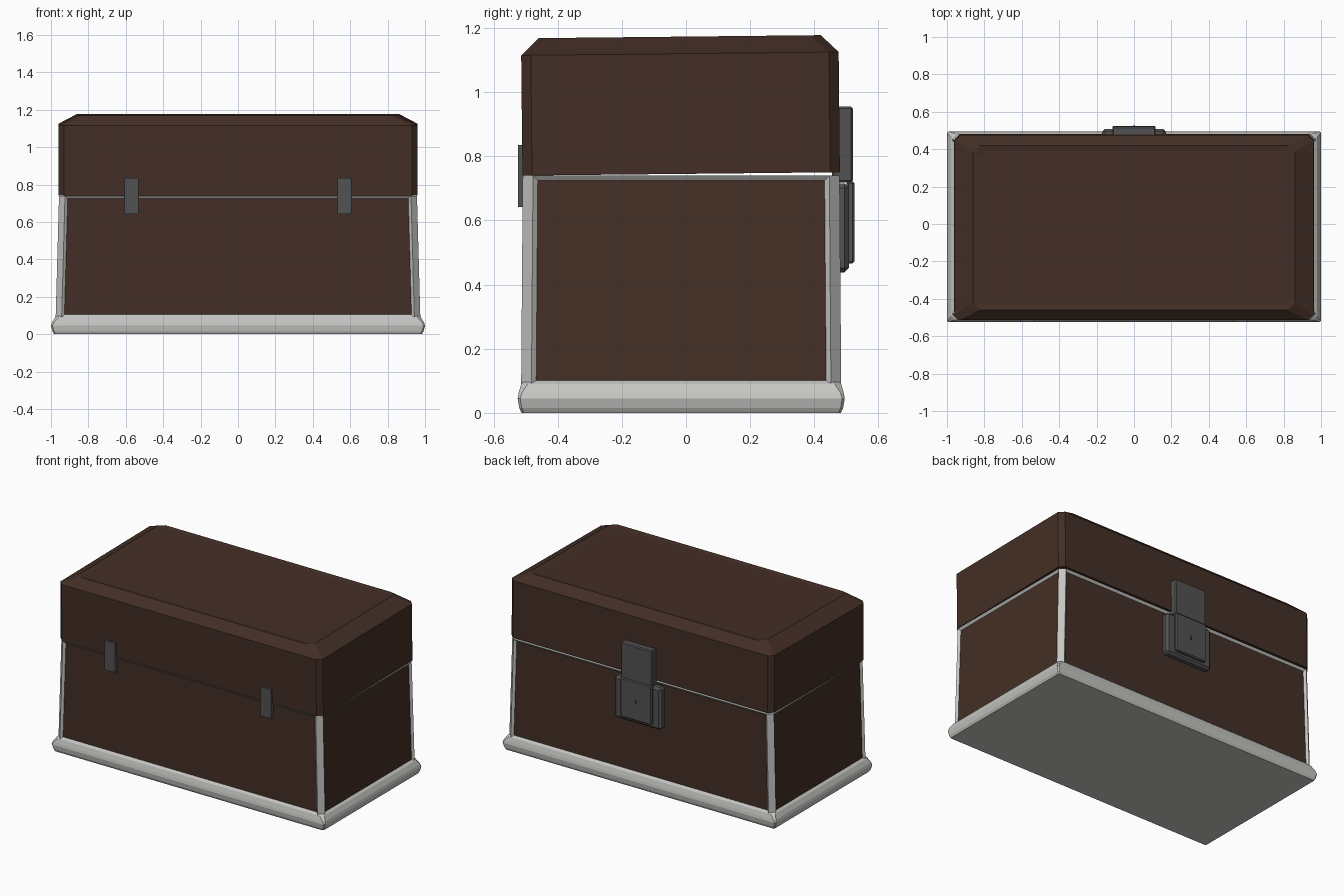
import bpy, bmesh
from mathutils import Matrix, Vector

if "Cube" in bpy.data.objects:
    bpy.data.objects.remove(bpy.data.objects["Cube"])

CY = -0.015  # the chest body sits slightly forward because of the latch


def material(name, rgb):
    m = bpy.data.materials.new(name)
    m.diffuse_color = (*rgb, 1)
    m.use_nodes = True
    m.node_tree.nodes["Principled BSDF"].inputs["Base Color"].default_value = m.diffuse_color
    return m


wood = material("dark brown wood", (0.056, 0.028, 0.019))
frame = material("light grey frame", (0.56, 0.56, 0.54))
metal = material("dark grey metal", (0.085, 0.085, 0.085))
black = material("keyhole black", (0.01, 0.01, 0.01))


def finish(bm, name, mats):
    me = bpy.data.meshes.new(name)
    bm.to_mesh(me)
    bm.free()
    for m in mats:
        me.materials.append(m)
    ob = bpy.data.objects.new(name, me)
    bpy.context.collection.objects.link(ob)
    return ob


def loft(rings):
    """Stack of chamfered rectangles (half x, half y, z, corner chamfer), capped at both ends."""
    bm = bmesh.new()
    loops = []
    for hx, hy, z, c in rings:
        pts = [(hx, hy - c), (hx - c, hy), (c - hx, hy), (-hx, hy - c),
               (-hx, c - hy), (c - hx, -hy), (hx - c, -hy), (hx, c - hy)]
        loops.append([bm.verts.new((x, y + CY, z)) for x, y in pts])
    for a, b in zip(loops, loops[1:]):
        for i in range(8):
            j = (i + 1) % 8
            bm.faces.new((a[i], a[j], b[j], b[i]))
    bm.faces.new(loops[0][::-1])
    bm.faces.new(loops[-1])
    bmesh.ops.recalc_face_normals(bm, faces=bm.faces)
    return bm


# Plinth: rounded moulding around the foot
plinth = finish(loft([(0.983, 0.498, 0, 0.008), (0.992, 0.505, 0.015, 0.008),
                      (1.0, 0.51, 0.045, 0.008), (0.995, 0.507, 0.062, 0.01),
                      (0.978, 0.499, 0.09, 0.02), (0.955, 0.485, 0.106, 0.02)]),
                "plinth", [frame])

# Box: tapered hollow frame, the four large sides recessed as wooden panels
bm = loft([(0.975, 0.499, 0.085, 0.032), (0.957, 0.494, 0.74, 0.032),
           (0.915, 0.452, 0.74, 0.02), (0.925, 0.455, 0.12, 0.02)])
bm.faces.ensure_lookup_table()
sides = [f for f in bm.faces if abs(f.normal.z) < 0.2 and f.calc_area() > 0.4
         and f.normal.dot(f.calc_center_median() - Vector((0, CY, 0.4))) > 0]
inner = [f for f in bm.faces if all(v.co.z < 0.75 for v in f.verts)
         and f.normal.dot(f.calc_center_median() - Vector((0, CY, 0.4))) < 0]
for f in inner:
    f.material_index = 1
for f in sides:
    bmesh.ops.inset_individual(bm, faces=[f], thickness=0.021, depth=-0.012)
    f.material_index = 1
box = finish(bm, "box", [frame, wood])

# Lid: hollow, bevelled top with a shallow sunken field, opened a crack
bm = loft([(0.88, 0.44, 1.10, 0.02), (0.915, 0.452, 0.74, 0.02),
           (0.96, 0.495, 0.74, 0.03), (0.96, 0.495, 1.115, 0.03),
           (0.86, 0.44, 1.168, 0.035), (0.825, 0.412, 1.163, 0.03)])
hinge = Vector((0, -0.51, 0.74))
tilt = Matrix.Translation(hinge) @ Matrix.Rotation(0.0105, 4, 'X') @ Matrix.Translation(-hinge)
bm.transform(tilt)
lid = finish(bm, "lid", [wood])


def plate(name, x, y, z, mat, bevel=0.0):
    """Box between the given (min, max) ranges."""
    bm = bmesh.new()
    bmesh.ops.create_cube(bm, size=1)
    for v in bm.verts:
        v.co = [r[0] if c < 0 else r[1] for c, r in zip(v.co, (x, y, z))]
    ob = finish(bm, name, [mat])
    if bevel:
        mod = ob.modifiers.new("chamfer", 'BEVEL')
        mod.width, mod.segments = bevel, 1
    return ob


# Hinges on the front
for s, side in ((-1, "left"), (1, "right")):
    plate("hinge_" + side, (s * 0.57 - 0.038, s * 0.57 + 0.038),
          (-0.524, -0.49), (0.642, 0.835), metal)

# Latch on the back: stepped lock plate, hanging hasp and keyhole
plate("lock_plate", (-0.17, 0.17), (0.45, 0.508), (0.438, 0.716), metal, 0.014)
plate("hasp_upper", (-0.115, 0.115), (0.455, 0.52), (0.718, 0.955), metal, 0.006)
plate("hasp_lower", (-0.115, 0.115), (0.50, 0.525), (0.466, 0.722), metal, 0.006)
plate("keyhole", (-0.006, 0.006), (0.52, 0.5258), (0.575, 0.60), black)
